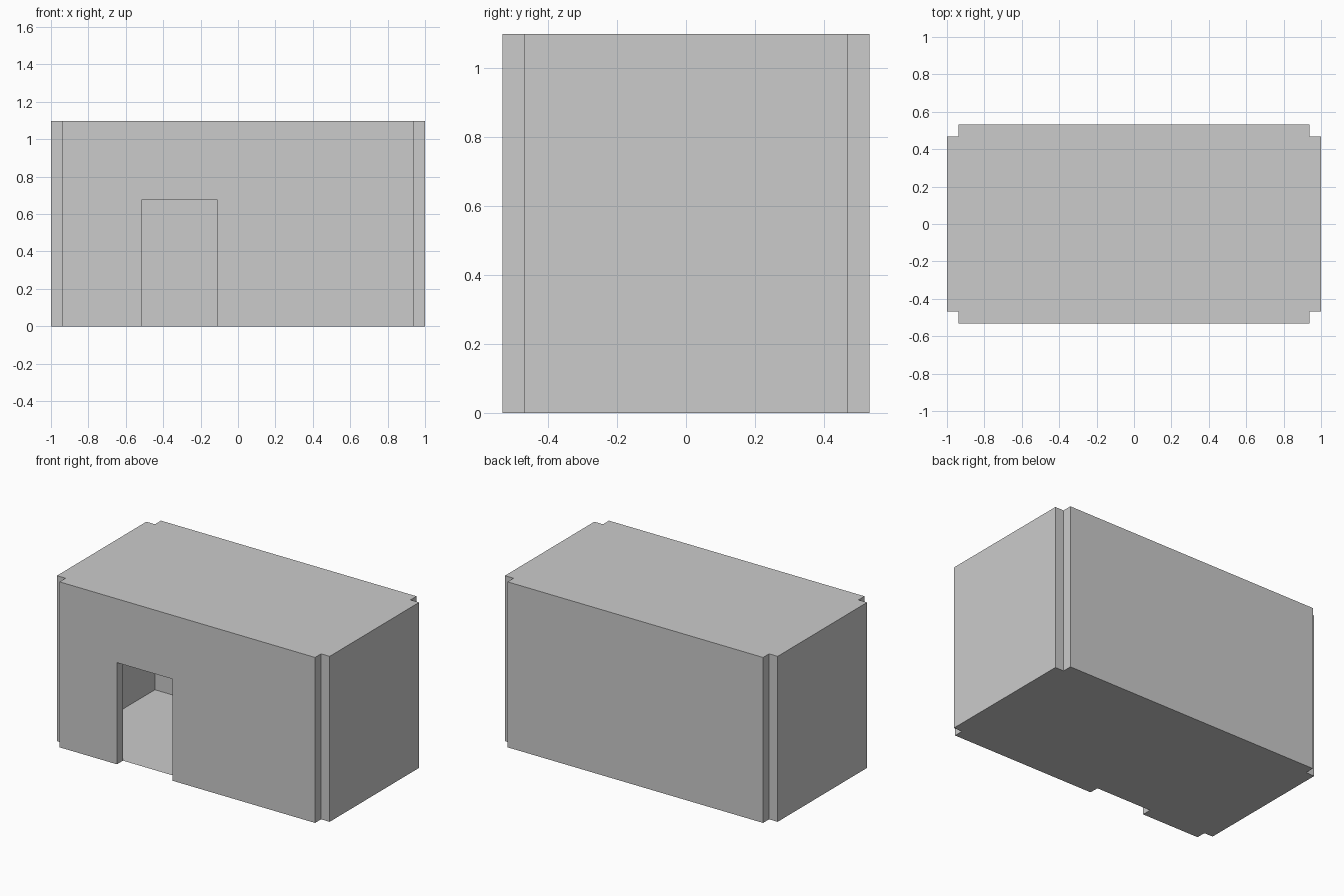
import bpy, bmesh
from math import pi
from mathutils import Matrix, Vector

if "Cube" in bpy.data.objects:
    bpy.data.objects.remove(bpy.data.objects["Cube"])

HX, HY, H, T = 0.937, 0.468, 1.097, 0.063   # half room size, height, wall thickness
DOOR_L, DOOR_R, DOOR_H = -0.516, -0.11, 0.674


def grey(name, v):
    m = bpy.data.materials.new(name)
    m.diffuse_color = (v, v, v, 1)
    m.use_nodes = True
    m.node_tree.nodes["Principled BSDF"].inputs["Base Color"].default_value = m.diffuse_color
    return m


outside = grey("outside_grey", 0.57)
inside = grey("inside_grey", 0.8)


def add_object(name, bm, mats):
    bmesh.ops.recalc_face_normals(bm, faces=bm.faces)
    me = bpy.data.meshes.new(name)
    bm.to_mesh(me)
    bm.free()
    for m in mats:
        me.materials.append(m)
    ob = bpy.data.objects.new(name, me)
    bpy.context.collection.objects.link(ob)
    return ob


def wall(name, profile, dist, angle):
    """Extrude a profile outward from the room; its inner face is lighter."""
    bm = bmesh.new()
    inner = bm.faces.new([bm.verts.new((x, -dist, z)) for x, z in profile])
    inner.material_index = 1
    outer = [bm.verts.new((x, -dist - T, z)) for x, z in profile]
    bm.faces.new(outer)
    a = list(inner.verts)
    n = len(a)
    for i in range(n):
        j = (i + 1) % n
        bm.faces.new((a[i], a[j], outer[j], outer[i]))
    bmesh.ops.transform(bm, matrix=Matrix.Rotation(angle, 4, 'Z'), verts=bm.verts)
    add_object(name, bm, (outside, inside))


def rect(half):
    return [(-half, 0), (half, 0), (half, H), (-half, H)]


def sheet(name, z):
    """Thin single-surface floor or roof spanning the room."""
    bm = bmesh.new()
    f = bm.faces.new([bm.verts.new((x, y, z)) for x, y in
                      ((-HX, -HY), (HX, -HY), (HX, HY), (-HX, HY))])
    add_object(name, bm, (inside,))


# Front wall with doorway, then the three plain walls
wall("front_wall", [(-HX, 0), (DOOR_L, 0), (DOOR_L, DOOR_H), (DOOR_R, DOOR_H),
                    (DOOR_R, 0), (HX, 0), (HX, H), (-HX, H)], HY, 0)
wall("right_wall", rect(HY), HX, pi / 2)
wall("back_wall", rect(HX), HY, pi)
wall("left_wall", rect(HY), HX, -pi / 2)

# Floor and roof
sheet("floor", 0)
sheet("roof", H)
